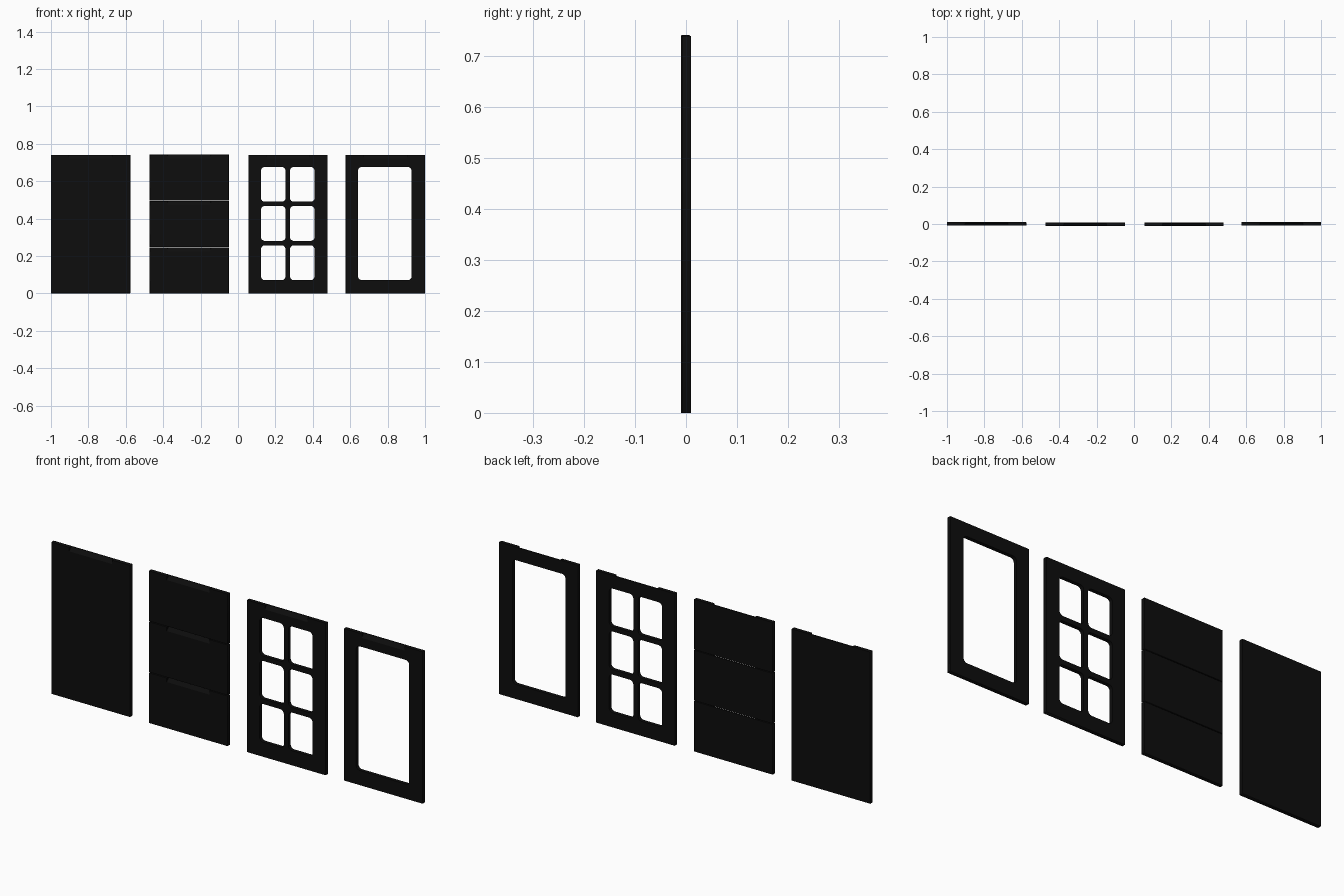
import bpy, bmesh

if "Cube" in bpy.data.objects:
    bpy.data.objects.remove(bpy.data.objects["Cube"])

black = bpy.data.materials.new("black_finish")
black.diffuse_color = (0.004, 0.004, 0.004, 1)
black.use_nodes = True
black.node_tree.nodes["Principled BSDF"].inputs["Base Color"].default_value = black.diffuse_color

T = 0.018          # panel thickness
W = 0.424          # panel width
K = 0.5523         # circle handle factor


def add_rect(curve, x0, x1, z0, z1, r=0.0):
    """Closed rectangle loop, optionally with rounded corners."""
    if r == 0:
        pts = [(x0, z0), (x1, z0), (x1, z1), (x0, z1)]
        sp = curve.splines.new('POLY')
        sp.points.add(3)
        for p, c in zip(sp.points, pts):
            p.co = (*c, 0, 1)
    else:
        h = r * (1 - K)
        # knot, left handle, right handle
        data = []
        for cx, cz, sx, sz, ccw in ((x0, z0, 1, 1, True), (x1, z0, -1, 1, False),
                                    (x1, z1, -1, -1, True), (x0, z1, 1, -1, False)):
            v = ((cx, cz + sz * r), (cx, cz + sz * h))
            u = ((cx + sx * r, cz), (cx + sx * h, cz))
            a, b = (v, u) if ccw else (u, v)
            data += [(a[0], a[0], a[1]), (b[0], b[1], b[0])]
        sp = curve.splines.new('BEZIER')
        sp.bezier_points.add(7)
        for p, (co, hl, hr) in zip(sp.bezier_points, data):
            p.handle_left_type = p.handle_right_type = 'FREE'
            p.co, p.handle_left, p.handle_right = (*co, 0), (*hl, 0), (*hr, 0)
        sp.resolution_u = 6
    sp.use_cyclic_u = True


def grip_cutter(xc, front, top):
    """Wedge that scoops the front top edge into a finger pull."""
    prof = [(front - 0.0065, top - 0.03), (front + 0.0195, top + 0.01),
            (front - 0.0065, top + 0.01)]
    bm = bmesh.new()
    f = bm.faces.new([bm.verts.new((xc - 0.115, y, z)) for y, z in prof])
    ext = bmesh.ops.extrude_face_region(bm, geom=[f])
    bmesh.ops.translate(bm, vec=(0.23, 0, 0),
                        verts=[v for v in ext['geom'] if isinstance(v, bmesh.types.BMVert)])
    bmesh.ops.recalc_face_normals(bm, faces=bm.faces)
    me = bpy.data.meshes.new("grip_cutter")
    bm.to_mesh(me)
    bm.free()
    ob = bpy.data.objects.new("grip_cutter", me)
    ob.hide_render = True
    bpy.context.collection.objects.link(ob)
    return ob


def panel(name, xc, yc, z0, z1, holes=(), r=0.02):
    # outline with openings, extruded to thickness
    cu = bpy.data.curves.new(name, 'CURVE')
    cu.dimensions, cu.fill_mode, cu.extrude = '2D', 'BOTH', T / 2
    add_rect(cu, xc - W / 2, xc + W / 2, z0, z1)
    for h in holes:
        add_rect(cu, *h, r)
    ob = bpy.data.objects.new(name, cu)
    bpy.context.collection.objects.link(ob)
    bpy.ops.object.select_all(action='DESELECT')
    ob.select_set(True)
    bpy.context.view_layer.objects.active = ob
    bpy.ops.object.convert(target='MESH')
    ob = bpy.context.view_layer.objects.active
    me = ob.data
    bm = bmesh.new()
    bm.from_mesh(me)
    for v in bm.verts:
        x, z, d = v.co
        v.co = (x, yc - d, z)
    bmesh.ops.remove_doubles(bm, verts=bm.verts, dist=1e-5)
    bmesh.ops.recalc_face_normals(bm, faces=bm.faces)
    bm.to_mesh(me)
    bm.free()
    # finger pull
    cut = grip_cutter(xc, yc - T / 2, z1)
    mod = ob.modifiers.new("grip", 'BOOLEAN')
    mod.operation, mod.solver, mod.object = 'DIFFERENCE', 'EXACT', cut
    bpy.ops.object.modifier_apply(modifier="grip")
    bpy.data.objects.remove(cut)
    # eased edges
    bev = ob.modifiers.new("eased_edges", 'BEVEL')
    bev.width, bev.segments = 0.001, 1
    bev.limit_method, bev.angle_limit = 'ANGLE', 1.2
    me.materials.clear()
    me.materials.append(black)
    return ob


# plain door
panel("plain_door", -0.788, 0.001, 0, 0.74)

# three drawer fronts with thin gaps
dh, gap = 0.2453, 0.003
for i in range(3):
    z = i * (dh + gap)
    panel(f"drawer_front_{i + 1}", -0.261, -0.001, z, z + dh)

# six-pane door
panes = [(x0, x0 + 0.131, z0, z0 + 0.186)
         for x0 in (0.123, 0.278) for z0 in (0.071, 0.281, 0.490)]
panel("six_pane_door", 0.267, -0.001, 0, 0.74, panes)

# single-opening frame door
panel("frame_door", 0.788, 0.001, 0, 0.74, [(0.642, 0.928, 0.071, 0.676)])
